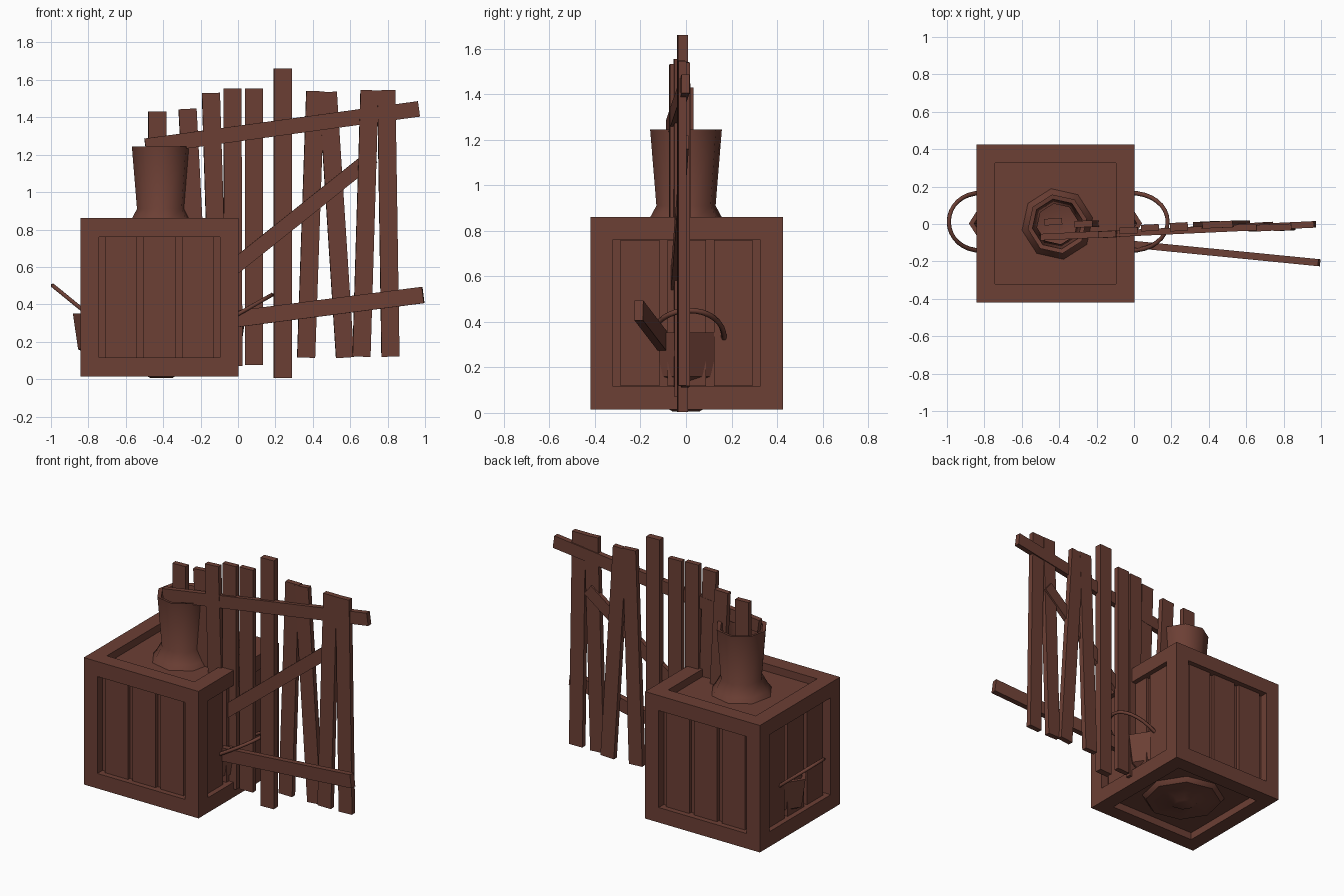
import bpy, bmesh, math
from mathutils import Vector, Matrix

if "Cube" in bpy.data.objects:
    bpy.data.objects.remove(bpy.data.objects["Cube"])

wood = bpy.data.materials.new("brown")
wood.diffuse_color = (0.15, 0.05, 0.035, 1)
wood.use_nodes = True
wood.node_tree.nodes["Principled BSDF"].inputs["Base Color"].default_value = wood.diffuse_color


def add_object(name, bm, smooth=None):
    bmesh.ops.recalc_face_normals(bm, faces=bm.faces[:])
    me = bpy.data.meshes.new(name)
    bm.to_mesh(me)
    bm.free()
    me.materials.append(wood)
    if smooth:
        for p in me.polygons:
            p.use_smooth = True
        me.set_sharp_from_angle(angle=math.radians(smooth))
    ob = bpy.data.objects.new(name, me)
    bpy.context.collection.objects.link(ob)
    return ob


def beam(name, p0, p1, width, thick, normal=(-0.05, 1, 0)):
    """Rectangular board from p0 to p1, its flat side facing the normal."""
    p0, p1 = Vector(p0), Vector(p1)
    axis = (p1 - p0).normalized()
    side = axis.cross(Vector(normal)).normalized()
    face = side.cross(axis)
    rot = Matrix((side, face, axis)).transposed().to_4x4()
    bm = bmesh.new()
    bmesh.ops.create_cube(bm, size=1)
    size = Matrix.Diagonal((width, thick, (p1 - p0).length, 1))
    bm.transform(Matrix.Translation((p0 + p1) / 2) @ rot @ size)
    return add_object(name, bm)


def lathe(name, profile, sides, centre, turn=0, smooth=None, flatten=1):
    """Revolve (radius, height) points; zero-radius ends close the shape."""
    bm = bmesh.new()
    vs = [bm.verts.new((r, 0, z)) for r, z in profile]
    es = [bm.edges.new(pair) for pair in zip(vs, vs[1:])]
    bmesh.ops.spin(bm, geom=vs + es, cent=(0, 0, 0), axis=(0, 0, 1),
                   angle=2 * math.pi, steps=sides, use_merge=True)
    bmesh.ops.remove_doubles(bm, verts=bm.verts[:], dist=1e-4)
    bm.transform(Matrix.Translation(centre) @ Matrix.Diagonal((1, flatten, 1, 1))
                 @ Matrix.Rotation(turn, 4, 'Z'))
    return add_object(name, bm, smooth)


# Crate with a recessed panel on every side
CX, CY, CZ, S = -0.42, 0.003, 0.438, 0.846
bm = bmesh.new()
bmesh.ops.create_cube(bm, size=S)
bm.transform(Matrix.Translation((CX, CY, CZ)))
panels = bm.faces[:]
bmesh.ops.inset_individual(bm, faces=panels, thickness=0.1, use_even_offset=True)
for f in panels:
    n = f.normal.copy()
    depth = 0.055 if abs(n.z) < 0.5 else 0.05
    new = bmesh.ops.extrude_discrete_faces(bm, faces=[f])["faces"][0]
    bmesh.ops.translate(bm, verts=new.verts[:], vec=-n * depth)
add_object("crate", bm)

# Three planks inside each side panel
for k in range(4):
    a = k * math.pi / 2
    out = Vector((math.sin(a), -math.cos(a), 0))
    along = Vector((math.cos(a), math.sin(a), 0))
    for i in (-1, 0, 1):
        p = Vector((CX, CY, 0)) + out * (S / 2 - 0.047) + along * i * 0.205
        beam(f"crate_plank_{k}_{i + 1}", p + Vector((0, 0, 0.117)),
             p + Vector((0, 0, 0.76)), 0.17, 0.03, out)

# Vase standing inside the crate
lathe("vase", [(0, 0.012), (0.06, 0.006), (0.1, 0.03), (0.24, 0.035), (0.26, 0.06),
               (0.33, 0.3), (0.33, 0.52), (0.2, 0.8), (0.17, 0.84), (0.132, 0.91),
               (0.16, 1.245), (0.135, 1.24), (0.11, 0.93), (0.13, 0.84), (0, 0.8)],
      8, (-0.41, 0, 0), math.radians(10), 50)

# Six-sided pot whose corners poke through the crate
lathe("pot", [(0, 0.09), (0.3, 0.09), (0.435, 0.16), (0.463, 0.352), (0.435, 0.352),
              (0.4, 0.17), (0, 0.12)], 6, (CX, CY, 0), flatten=0.9)

# Curved pot handles
for name, x0, dx, z0, dz in (("handle_left", -0.8, -0.19, 0.345, 0.155),
                             ("handle_right", -0.04, 0.22, 0.325, 0.125)):
    cu = bpy.data.curves.new(name, 'CURVE')
    cu.dimensions = '3D'
    cu.bevel_depth = 0.012
    cu.bevel_resolution = 1
    cu.use_fill_caps = True
    sp = cu.splines.new('POLY')
    sp.points.add(16)
    for i, pt in enumerate(sp.points):
        t = math.pi * i / 16
        s = math.sin(t) ** 0.85
        pt.co = (x0 + dx * s, 0.012 + 0.155 * math.cos(t), z0 + dz * s, 1)
    cu.materials.append(wood)
    bpy.context.collection.objects.link(bpy.data.objects.new(name, cu))

# Upright fence slats: bottom x, bottom z, top x, top z, y
slats = [(-0.432, 0.1, -0.432, 1.43, 0.012), (-0.2, 0.1, -0.27, 1.445, 0.0),
         (-0.1, 0.08, -0.145, 1.53, -0.055), (-0.025, 0.07, -0.03, 1.555, -0.035),
         (0.085, 0.075, 0.085, 1.555, -0.02), (0.24, 0.005, 0.24, 1.66, -0.015),
         (0.364, 0.115, 0.413, 1.54, -0.005), (0.572, 0.115, 0.48, 1.535, -0.002),
         (0.66, 0.12, 0.703, 1.545, -0.02), (0.815, 0.12, 0.793, 1.545, -0.018)]
for i, (x0, z0, x1, z1, y) in enumerate(slats):
    beam(f"fence_slat_{i + 1}", (x0, y, z0), (x1, y, z1), 0.096,
         0.045 if i == 5 else 0.035)

# Fence rails and diagonal brace
beam("top_rail", (-0.495, -0.07, 1.245), (0.967, -0.002, 1.445), 0.083, 0.035)
beam("diagonal_brace", (-0.42, -0.075, 0.28), (0.72, -0.004, 1.19), 0.08, 0.03)
beam("loose_lower_rail", (-0.45, -0.065, 0.265), (0.99, -0.207, 0.45), 0.088, 0.038,
     (0.1, 1, 0))
